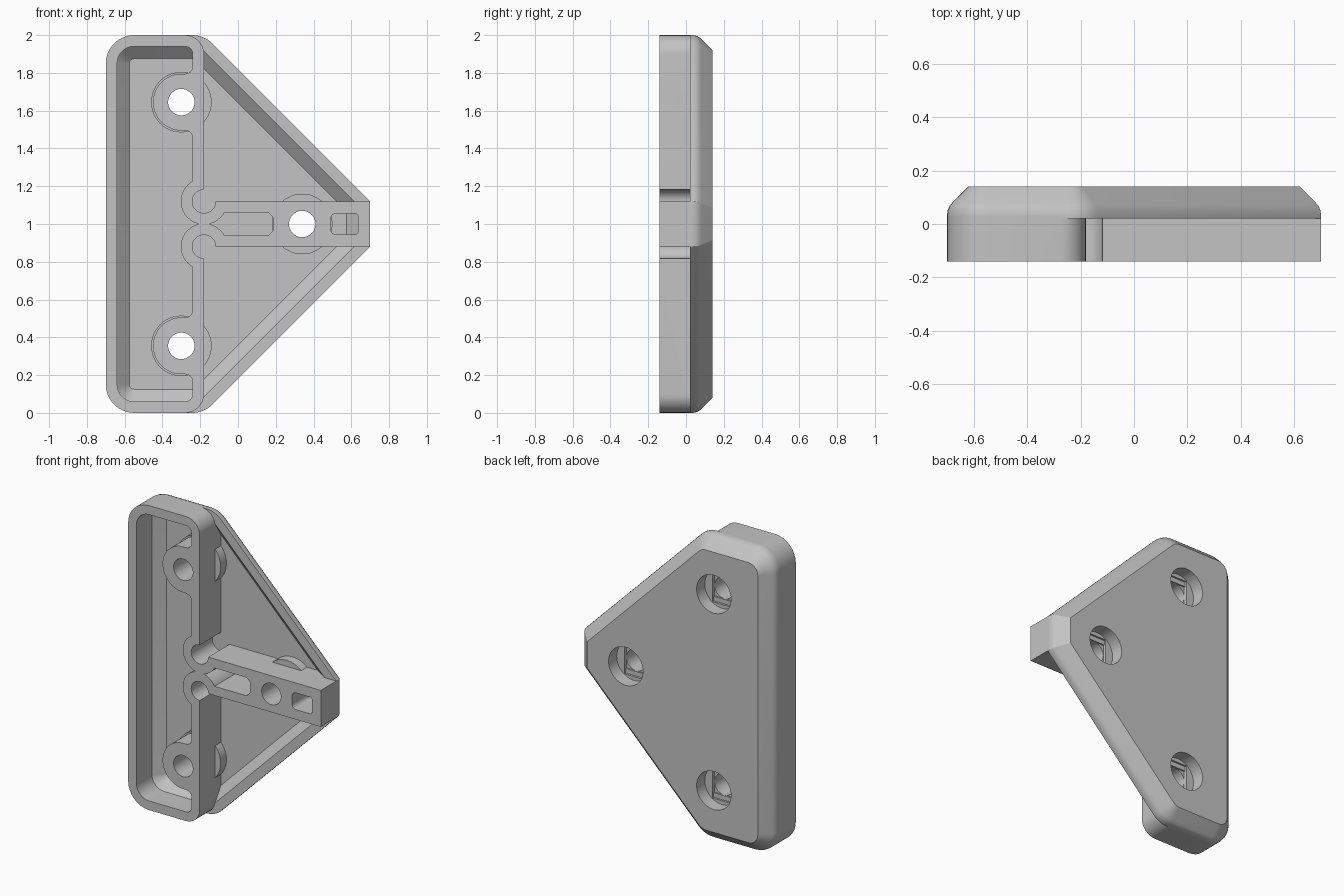
import bpy, bmesh, math
from mathutils import Vector

if "Cube" in bpy.data.objects:
    bpy.data.objects.remove(bpy.data.objects["Cube"], do_unlink=True)

FRONT, STEP, FLOOR, BACK = -0.14, 0.02, 0.08, 0.14
BED = FLOOR + 0.005          # parts standing on the floor sink in slightly
MID = 1.0                    # height of the mirror line

grey = bpy.data.materials.new("plain_grey")
grey.use_nodes = True
grey.diffuse_color = (0.55, 0.55, 0.55, 1)
grey.node_tree.nodes["Principled BSDF"].inputs["Base Color"].default_value = grey.diffuse_color


def loft(name, layers):
    """Closed solid through (y, outline) layers with matching point counts."""
    bm = bmesh.new()
    rings = [[bm.verts.new((x, y, z)) for x, z in pts] for y, pts in layers]
    n = len(rings[0])
    for a, b in zip(rings, rings[1:]):
        for i in range(n):
            j = (i + 1) % n
            bm.faces.new((a[i], a[j], b[j], b[i]))
    bm.faces.new(rings[0])
    bm.faces.new(rings[-1])
    bmesh.ops.recalc_face_normals(bm, faces=bm.faces)
    mesh = bpy.data.meshes.new(name)
    bm.to_mesh(mesh)
    bm.free()
    mesh.materials.append(grey)
    ob = bpy.data.objects.new(name, mesh)
    bpy.context.collection.objects.link(ob)
    return ob


def prism(name, pts, y0, y1):
    return loft(name, [(y0, pts), (y1, pts)])


def block(name, x0, x1, z0, z1, y0, y1):
    return prism(name, [(x0, z0), (x1, z0), (x1, z1), (x0, z1)], y0, y1)


def arc(cx, cz, r, a0, a1, n):
    angles = [math.radians(a0 + (a1 - a0) * i / n) for i in range(n + 1)]
    return [(cx + r * math.cos(a), cz + r * math.sin(a)) for a in angles]


def disc(name, cx, cz, r, y0, y1):
    return prism(name, arc(cx, cz, r, 0, 360, 48)[:-1], y0, y1)


def rounded(corners, inset=0.0, seg=8):
    """Counter-clockwise convex (x, z, radius) outline, moved inward by inset."""
    out = []
    n = len(corners)
    for i, (x, z, r) in enumerate(corners):
        p = Vector((x, z))
        d0 = (p - Vector(corners[i - 1][:2])).normalized()
        d1 = (Vector(corners[(i + 1) % n][:2]) - p).normalized()
        n0, n1 = Vector((-d0.y, d0.x)), Vector((-d1.y, d1.x))
        rad = max(r - inset, 0.004)
        c = p + (n0 + n1) / (1 + n0.dot(n1)) * (inset + rad)
        a0 = math.degrees(math.atan2(-n0.y, -n0.x))
        turn = math.degrees(math.acos(max(-1, min(1, n0.dot(n1)))))
        out += arc(c.x, c.y, rad, a0, a0 + turn, seg)
    return out


def combine(target, others, operation):
    """Boolean each object into target, then drop it."""
    for other in others:
        mod = target.modifiers.new("bool", "BOOLEAN")
        mod.operation, mod.solver, mod.object = operation, "EXACT", other
        dg = bpy.context.evaluated_depsgraph_get()
        mesh = bpy.data.meshes.new_from_object(target.evaluated_get(dg))
        target.modifiers.clear()
        target.data = mesh
        bpy.data.objects.remove(other, do_unlink=True)
    return target


def add(target, *others):
    return combine(target, others, "UNION")


def cut(target, *others):
    return combine(target, others, "DIFFERENCE")


# Back tray: five-sided plate, chamfered behind and hollow in front
plate = [(-0.70, 0, 0.15), (-0.18, 0, 0.15), (0.70, 0.88, 0),
         (0.70, 1.12, 0), (-0.18, 2, 0.15), (-0.70, 2, 0.15)]
profile = [(STEP, 0), (0.035, 0), (0.052, 0.003), (0.067, 0.009), (0.08, 0.02), (BACK, 0.08)]
body = loft("bracket_body", [(y, rounded(plate, d)) for y, d in profile])
cut(body, loft("tray_cavity", [(y, rounded(plate, d)) for y, d in
                               ((-0.03, 0.06), (STEP, 0.06), (FLOOR, 0.125))]))

# Deep rectangular rim on the left side, opened where the hinge sits
box = [(-0.70, 0, 0.15), (-0.18, 0, 0.1), (-0.18, 2, 0.1), (-0.70, 2, 0.15)]
rim = prism("rim", rounded(box), FRONT, STEP + 0.01)
cut(rim, prism("rim_hole", rounded(box, 0.06), -0.3, 0.3),
    block("hinge_gap", -0.3, 0, 0.88, 1.12, -0.3, 0.3))

# Arm reaching from the hinge to the tip
arm = block("arm", -0.18, 0.70, 0.88, 1.12, FRONT, STEP + 0.01)
add(arm, block("arm_foot", -0.18, 0.64, 0.88, 1.12, 0, BED))
slot = [(-0.15, MID), (-0.08, 0.94), (0.16, 0.94), (0.185, 0.965),
        (0.185, 1.035), (0.16, 1.06), (-0.08, 1.06)]
window = [(0.49, 0.945, 0.03), (0.635, 0.945, 0.015), (0.635, 1.055, 0.015), (0.49, 1.055, 0.03)]
cut(arm, prism("arm_slot", slot, -0.3, 0.3), prism("arm_window", rounded(window), -0.3, 0.3))

# Hinge curls, wall feet and screw bosses, mirrored about the middle
parts = [rim, arm, disc("arm_boss", 0.34, MID, 0.16, STEP, BED)]
notches = []
for s in (-1, 1):
    hz = MID + s * 0.12
    curl = disc("hinge_curl", -0.18, hz, 0.123, FRONT, BED)
    z0, z1 = sorted((hz, MID + s * 0.4))
    cut(curl, block("curl_trim", -0.18, 0.1, z0, z1, -0.3, 0.3))
    z0, z1 = sorted((hz, MID + s * 0.9))
    parts += [curl, block("wall_foot", -0.24, -0.18, z0, z1, 0, BED)]
    notches.append(disc("hinge_notch", -0.18, hz, 0.062, -0.3, FLOOR))

    bz = MID + s * 0.645
    shape = [(-0.2, bz + 0.19)] + arc(-0.28, bz + 0.19, 0.04, 0, -90, 6)
    shape += arc(-0.30, bz, 0.15, 90, 270, 24)
    shape += arc(-0.28, bz - 0.19, 0.04, 90, 0, 6) + [(-0.2, bz - 0.19)]
    parts += [prism("screw_boss", shape, FRONT, BED),
              disc("boss_base", -0.30, bz, 0.16, STEP, BED)]
add(body, *parts)
cut(body, *notches)

# Screw holes with stepped counterbores behind
for x, z in ((-0.30, 0.355), (-0.30, 1.645), (0.34, MID)):
    r, wide = 0.07, 0.125
    cut(body, disc("screw_hole", x, z, r, -0.3, 0.3),
        disc("counterbore", x, z, wide, 0.055, 0.3),
        block("bridge_slot", x - r, x + r, z - 0.1, z + 0.1, 0.042, 0.1),
        block("bridge_square", x - r, x + r, z - r, z + r, 0.032, 0.1))

bpy.ops.object.select_all(action="DESELECT")
body.select_set(True)
bpy.context.view_layer.objects.active = body
bpy.ops.object.shade_smooth_by_angle(angle=math.radians(25))
